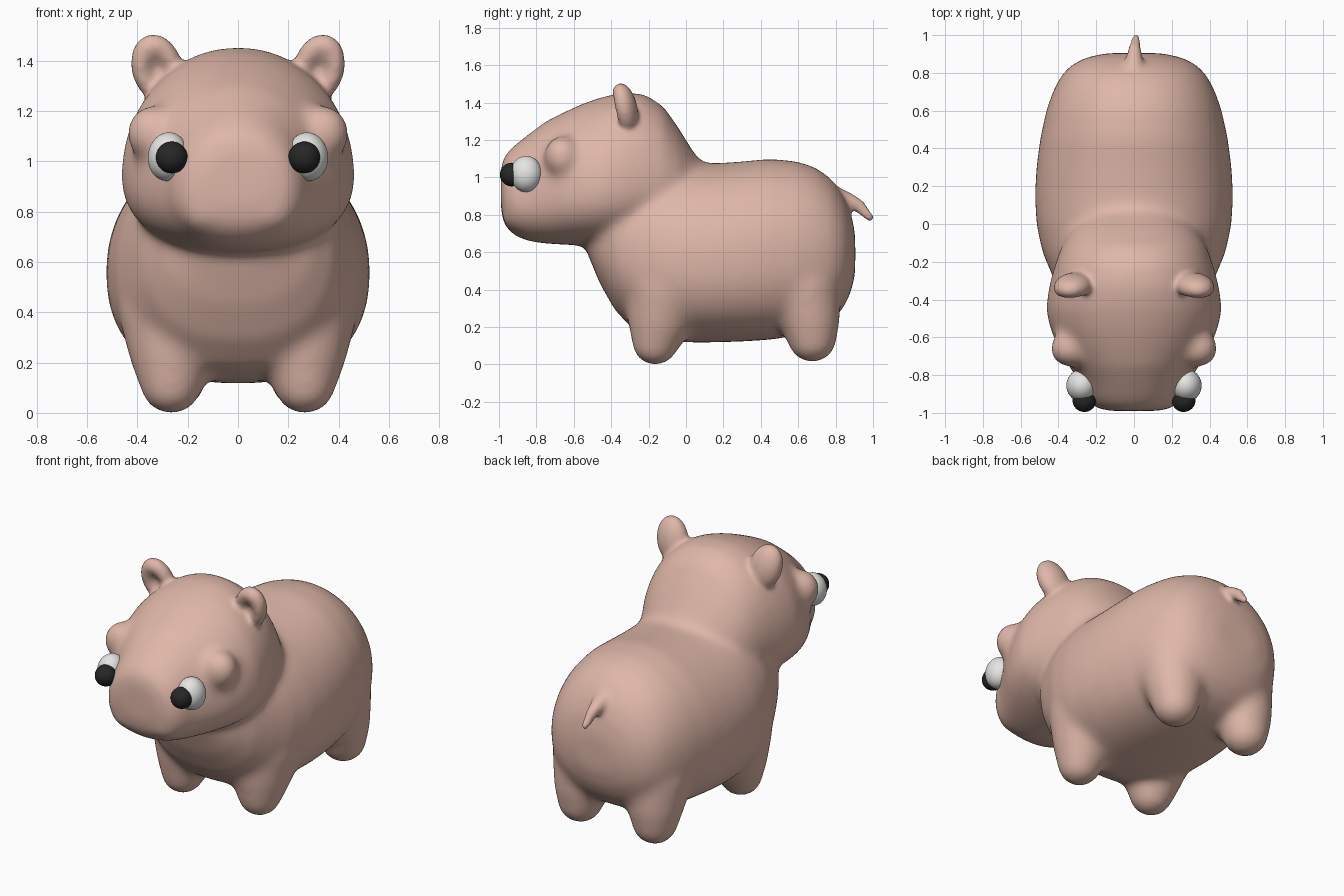
import bpy, bmesh, math
from mathutils import Matrix

if "Cube" in bpy.data.objects:
    bpy.data.objects.remove(bpy.data.objects["Cube"])


def material(name, col):
    m = bpy.data.materials.new(name)
    m.diffuse_color = (*col, 1)
    m.use_nodes = True
    m.node_tree.nodes["Principled BSDF"].inputs["Base Color"].default_value = m.diffuse_color
    return m


SKIN = material("dusty pink", (0.74, 0.475, 0.395))
WHITE = material("eye white", (0.78, 0.78, 0.77))
BLACK = material("pupil black", (0.02, 0.02, 0.02))


def add_object(name, bm, mat):
    me = bpy.data.meshes.new(name)
    bmesh.ops.recalc_face_normals(bm, faces=bm.faces)
    bm.to_mesh(me)
    bm.free()
    me.materials.append(mat)
    for p in me.polygons:
        p.use_smooth = True
    ob = bpy.data.objects.new(name, me)
    bpy.context.collection.objects.link(ob)
    return ob


def ball(bm, c, r, rot=None):
    m = Matrix.Translation(c) @ (rot or Matrix()) @ Matrix.Diagonal((*r, 1))
    return bmesh.ops.create_icosphere(bm, subdivisions=4, radius=1, matrix=m)["verts"]


def chain(bm, pts, n=8):
    """Tapered limb: overlapping balls along points (x, y, z, radius)."""
    for a, b in zip(pts, pts[1:]):
        for i in range(n + 1):
            p = [u + (v - u) * i / n for u, v in zip(a, b)]
            ball(bm, p[:3], (p[3],) * 3)


def loft(bm, sections, widest, p_up, p_low, n=64):
    """Skin cross-sections (y, z low, z high, half width) along y."""
    rings = []
    for y, lo, hi, hx in sections:
        zc = lo + (hi - lo) * widest
        ring = []
        for i in range(n):
            a = math.tau * i / n
            c, s = math.cos(a), math.sin(a)
            p = p_up if s > 0 else p_low
            x = hx * math.copysign(abs(c) ** (2 / p), c)
            z = (hi - zc if s > 0 else zc - lo) * math.copysign(abs(s) ** (2 / p), s)
            ring.append(bm.verts.new((x, y, zc + z)))
        rings.append(ring)
    for r, q in zip(rings, rings[1:]):
        for i in range(n):
            j = (i + 1) % n
            bm.faces.new((r[i], r[j], q[j], q[i]))
    bm.faces.new(rings[0])
    bm.faces.new(rings[-1])


def blend(ob, voxel, rounds):
    """Fuse all overlapping shells into one soft skin."""
    rm = ob.modifiers.new("fuse", "REMESH")
    rm.mode = "VOXEL"
    rm.voxel_size = voxel
    rm.use_smooth_shade = True
    sm = ob.modifiers.new("soften", "SMOOTH")
    sm.factor = 0.5
    sm.iterations = rounds
    dg = bpy.context.evaluated_depsgraph_get()
    me = bpy.data.meshes.new_from_object(ob.evaluated_get(dg))
    ob.modifiers.clear()
    ob.data = me


# torso
bm = bmesh.new()
loft(bm, [(-.53, .60, .78, .17), (-.46, .43, .95, .30), (-.38, .29, 1.05, .38),
          (-.28, .18, 1.08, .43), (-.15, .125, 1.085, .485), (0, .11, 1.08, .517),
          (.15, .11, 1.075, .525), (.3, .115, 1.085, .517), (.45, .125, 1.10, .497),
          (.6, .15, 1.085, .465), (.7, .18, 1.05, .43), (.78, .23, .99, .39),
          (.84, .30, .91, .335), (.88, .38, .82, .26), (.905, .48, .70, .15)],
     .47, 2.05, 2.35)
# head with blunt muzzle
loft(bm, [(-.99, .82, 1.06, .14), (-.97, .74, 1.12, .215), (-.92, .69, 1.17, .258),
          (-.85, .66, 1.225, .285), (-.75, .645, 1.30, .345), (-.65, .64, 1.35, .405),
          (-.55, .635, 1.395, .445), (-.45, .635, 1.43, .466), (-.33, .64, 1.455, .45),
          (-.22, .67, 1.445, .42), (-.12, .70, 1.38, .385), (-.04, .73, 1.265, .34),
          (.05, .78, 1.12, .25), (.12, .82, 1.05, .13)], .38, 2.08, 2.25)
for s in (-1, 1):
    # legs, flaring into the torso
    chain(bm, [(s * .265, -.165, .10, .122), (s * .257, -.135, .25, .178),
               (s * .25, -.10, .42, .228)])
    chain(bm, [(s * .257, .675, .125, .130), (s * .252, .66, .25, .165),
               (s * .24, .62, .42, .205)])
    # brow bumps and lip pads
    ball(bm, (s * .335, -.66, 1.11), (.11, .10, .115))
    ball(bm, (s * .12, -.885, .80), (.12, .10, .09))
body = add_object("soft_base", bm, SKIN)
blend(body, .016, 32)

# feet settle on the ground, then ears and tail are fused with less softening
bm = bmesh.new()
bm.from_mesh(body.data)
low = min(v.co.z for v in bm.verts)
for v in bm.verts:
    if v.co.z < .3:
        v.co.z -= low * ((.3 - v.co.z) / (.3 - low)) ** 1.5
for s in (-1, 1):
    verts = ball(bm, (0, 0, 0), (1, 1, 1))
    m = (Matrix.Translation((s * .322, -.33, 1.37)) @ Matrix.Rotation(s * .25, 4, "Y")
         @ Matrix.Rotation(.2, 4, "X") @ Matrix.Diagonal((.102, .07, .14, 1)))
    for v in verts:
        r2 = v.co.x ** 2 + v.co.z ** 2
        if v.co.y < 0:
            v.co.y *= 1 - .85 * math.exp(-r2 / .25)   # hollow front of the ear
        v.co = m @ v.co
chain(bm, [(0, .80, .885, .065), (0, .87, .872, .045), (.004, .925, .848, .034),
           (.008, .96, .808, .027), (.01, .985, .785, .022)])
bpy.data.objects.remove(body)
body = add_object("body", bm, SKIN)
blend(body, .013, 10)

# eyes
for s, side in ((-1, "right"), (1, "left")):
    bm = bmesh.new()
    ball(bm, (s * .278, -.855, 1.018), (.08, .085, .097), Matrix.Rotation(s * -.12, 4, "Y"))
    add_object(side + "_eyeball", bm, WHITE)
    bm = bmesh.new()
    ball(bm, (s * .263, -.932, 1.015), (.063,) * 3)
    add_object(side + "_pupil", bm, BLACK)
